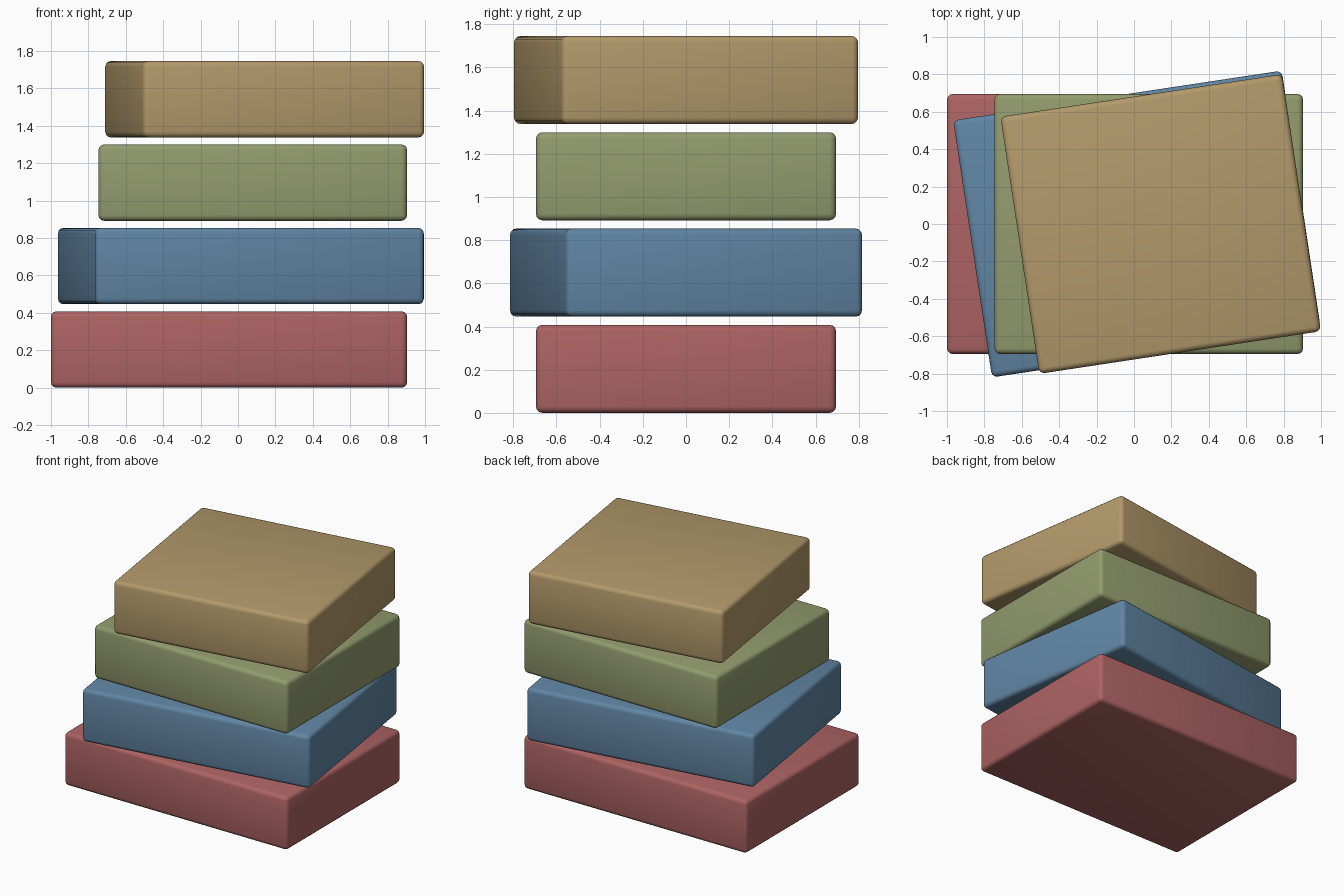
import bpy

if "Cube" in bpy.data.objects:
    bpy.data.objects.remove(bpy.data.objects["Cube"])

DEPTH, HEIGHT, PITCH = 1.39, 0.408, 0.446
RIGHT_EDGE = 0.904   # all slabs share this right side before turning
TURN = 0.15          # every second slab is twisted

# name, colour (linear)
slabs = [
    ("red", (0.42, 0.125, 0.125)),
    ("blue", (0.118, 0.235, 0.37)),
    ("green", (0.29, 0.33, 0.155)),
    ("tan", (0.45, 0.32, 0.145)),
]

for i, (name, rgb) in enumerate(slabs):
    width = 1.904 - 0.127 * i
    # rounded slab
    bpy.ops.mesh.primitive_cube_add(
        size=1, location=(RIGHT_EDGE - width / 2, 0, PITCH * i + HEIGHT / 2))
    ob = bpy.context.object
    ob.name = name + "_slab"
    ob.scale = (width, DEPTH, HEIGHT)
    bpy.ops.object.transform_apply(location=False, rotation=False, scale=True)
    ob.rotation_euler.z = TURN if i % 2 else 0
    bevel = ob.modifiers.new("rounded_edges", 'BEVEL')
    bevel.width = 0.03
    bevel.segments = 3
    bpy.ops.object.modifier_apply(modifier=bevel.name)
    bpy.ops.object.shade_smooth_by_angle(angle=0.6)
    mat = bpy.data.materials.new(name)
    mat.diffuse_color = (*rgb, 1)
    mat.use_nodes = True
    mat.node_tree.nodes["Principled BSDF"].inputs["Base Color"].default_value = mat.diffuse_color
    ob.data.materials.append(mat)
